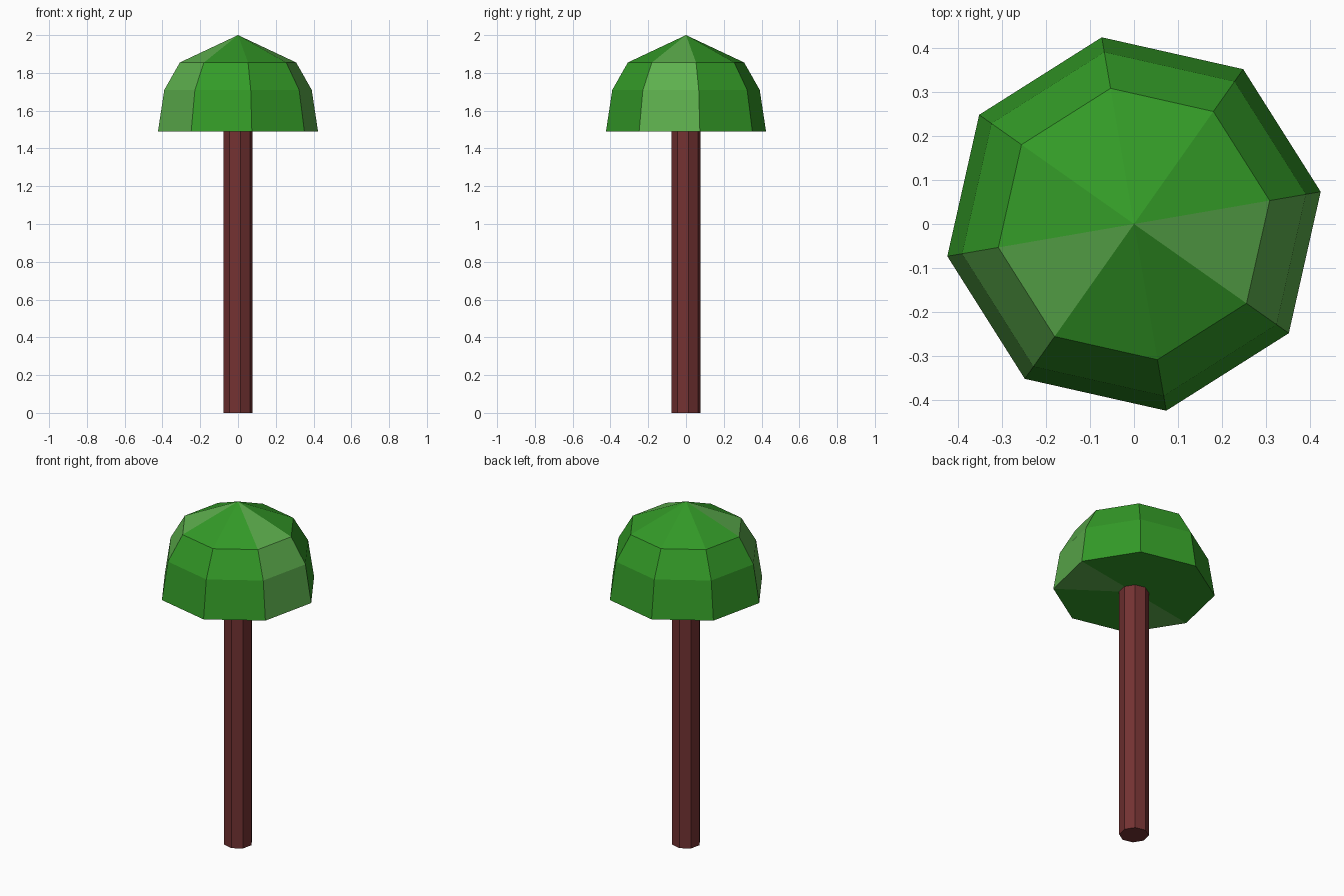
import bpy, bmesh, math

if "Cube" in bpy.data.objects:
    bpy.data.objects.remove(bpy.data.objects["Cube"])

SIDES = 8
TURN = math.radians(9.8)   # both parts share the same twist


def srgb(r, g, b):
    lin = lambda c: c / 12.92 if c <= 0.04045 else ((c + 0.055) / 1.055) ** 2.4
    return (lin(r / 255), lin(g / 255), lin(b / 255), 1.0)


def material(name, rgb):
    mat = bpy.data.materials.new(name)
    mat.diffuse_color = srgb(*rgb)
    mat.use_nodes = True
    mat.node_tree.nodes["Principled BSDF"].inputs["Base Color"].default_value = mat.diffuse_color
    return mat


def lathe(name, profile, materials, pick=lambda sector: 0):
    """Revolve (radius, z) points; radius 0 makes a pole. pick() colours each sector."""
    bm = bmesh.new()
    rings = []
    for r, z in profile:
        if r == 0:
            rings.append([bm.verts.new((0, 0, z))] * SIDES)
        else:
            rings.append([bm.verts.new((r * math.cos(TURN + math.tau * i / SIDES),
                                        r * math.sin(TURN + math.tau * i / SIDES), z))
                          for i in range(SIDES)])
    for low, high in zip(rings, rings[1:]):
        for i in range(SIDES):
            j = (i + 1) % SIDES
            corners = list(dict.fromkeys((low[i], low[j], high[j], high[i])))
            bm.faces.new(corners).material_index = pick(i)
    bmesh.ops.recalc_face_normals(bm, faces=bm.faces)
    mesh = bpy.data.meshes.new(name)
    bm.to_mesh(mesh)
    bm.free()
    for mat in materials:
        mesh.materials.append(mat)
    obj = bpy.data.objects.new(name, mesh)
    bpy.context.collection.objects.link(obj)
    return obj


bark = material("dark red bark", (115, 50, 50))
leaf = material("leaf green", (51, 154, 39))
pale_leaf = material("pale leaf green", (93, 175, 77))

# Trunk: plain octagonal post, capped at both ends
lathe("trunk", [(0, 0), (0.079, 0), (0.079, 1.495), (0, 1.495)], [bark])

# Canopy: faceted dome with a flat underside, two sectors in the paler green
lathe("canopy", [(0, 1.49), (0.43, 1.49), (0.396, 1.71), (0.3125, 1.855), (0, 2.0)],
      [leaf, pale_leaf], lambda sector: 1 if sector in (4, 7) else 0)
